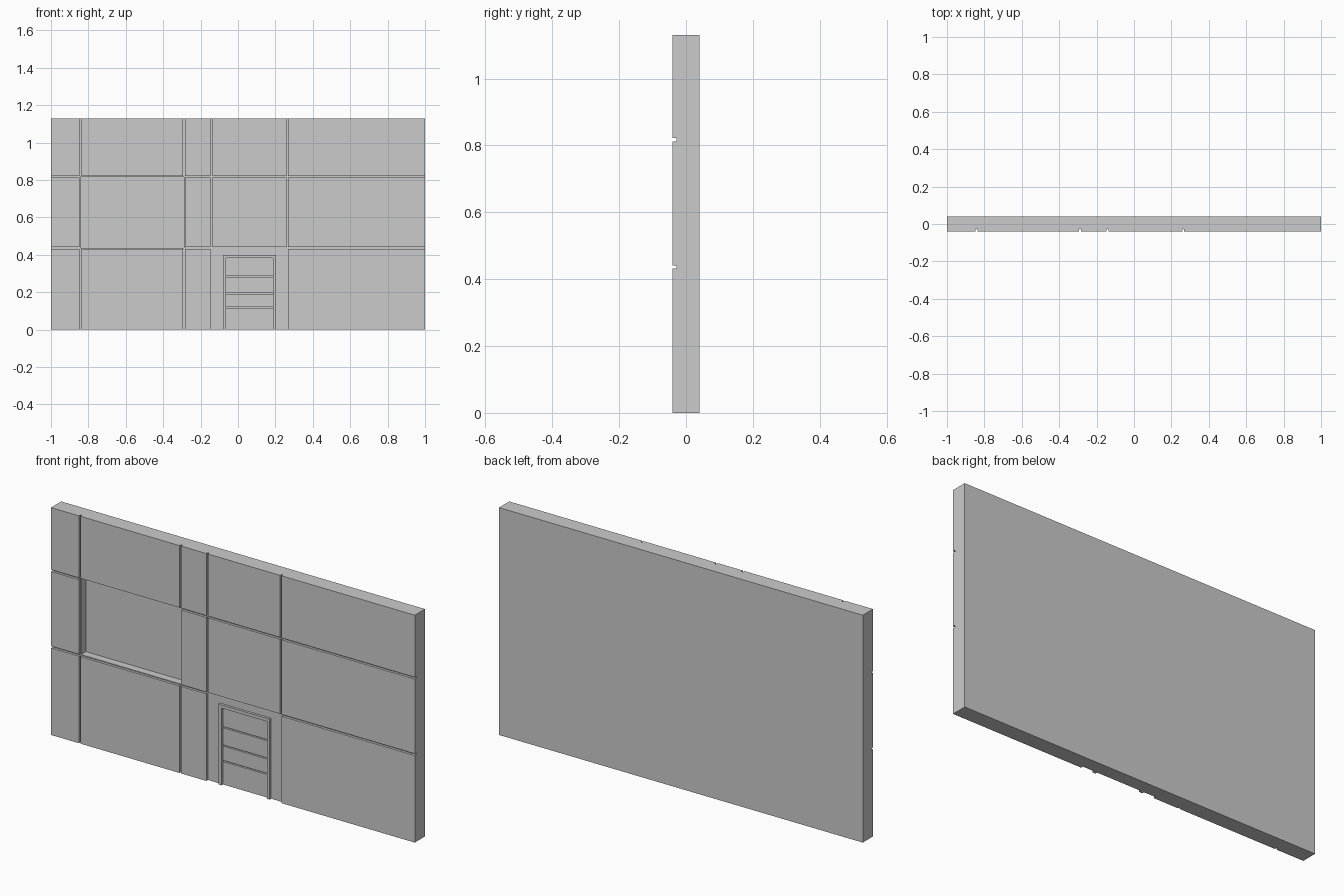
import bpy, bmesh

if "Cube" in bpy.data.objects:
    bpy.data.objects.remove(bpy.data.objects["Cube"])

W, H, T = 1.0, 1.13, 0.04        # half width, height, half thickness
GAP, GROOVE = 0.009, 0.012       # groove width and depth
DOOR_FLOOR = 0.022


def mesh_object(name, bm):
    bmesh.ops.recalc_face_normals(bm, faces=bm.faces)
    me = bpy.data.meshes.new(name)
    bm.to_mesh(me)
    bm.free()
    ob = bpy.data.objects.new(name, me)
    bpy.context.collection.objects.link(ob)
    return ob


def prism(name, profile, y0, y1):
    """Extrude an x-z outline from y0 to y1."""
    bm = bmesh.new()
    face = bm.faces.new([bm.verts.new((x, y0, z)) for x, z in profile])
    ext = bmesh.ops.extrude_face_region(bm, geom=[face])
    verts = [g for g in ext["geom"] if isinstance(g, bmesh.types.BMVert)]
    bmesh.ops.translate(bm, verts=verts, vec=(0, y1 - y0, 0))
    return mesh_object(name, bm)


def box(name, x0, x1, z0, z1, y0, y1):
    return prism(name, [(x0, z0), (x1, z0), (x1, z1), (x0, z1)], y0, y1)


def cut(target, x0, x1, z0, z1, depth):
    """Sink a rectangular recess into the front face."""
    cutter = box("cutter", x0, x1, z0, z1, -T - 0.05, -T + depth)
    cutter.hide_render = True
    mod = target.modifiers.new("recess", 'BOOLEAN')
    mod.operation = 'DIFFERENCE'
    mod.solver = 'EXACT'
    mod.object = cutter
    bpy.context.view_layer.objects.active = target
    bpy.ops.object.modifier_apply(modifier=mod.name)
    bpy.data.objects.remove(cutter)


# Main wall slab
wall = box("wall", -W, W, 0, H, -T, T)

# Panel joints
g = GAP / 2
for x in (-0.842, -0.289, -0.142, 0.264):
    cut(wall, x - g, x + g, -0.1, H + 0.1, GROOVE)
for z in (0.437, 0.817):
    cut(wall, -W - 0.1, W + 0.1, z - g, z + g, GROOVE)

# Window recess, shallow entrance bay and doorway
cut(wall, -0.843, -0.288, 0.437, 0.815, 0.05)
cut(wall, -0.142, 0.264, -0.1, 0.437, GROOVE)
cut(wall, -0.063, 0.187, -0.1, 0.384, DOOR_FLOOR)

# Door frame, an upside-down U standing out of the bay
prism("door_frame", [(-0.08, 0), (-0.063, 0), (-0.063, 0.384), (0.187, 0.384),
                     (0.187, 0), (0.202, 0), (0.202, 0.4), (-0.08, 0.4)],
      -T, -T + GROOVE)

# Door panels with narrow joints between them
levels = (0, 0.117, 0.194, 0.285, 0.384)
for i, (lo, hi) in enumerate(zip(levels, levels[1:])):
    z0 = lo + (0.003 if i else 0)
    z1 = hi - (0.003 if i < 3 else 0)
    box(f"door_panel_{i + 1}", -0.063, 0.187, z0, z1, -T + GROOVE, -T + DOOR_FLOOR)
